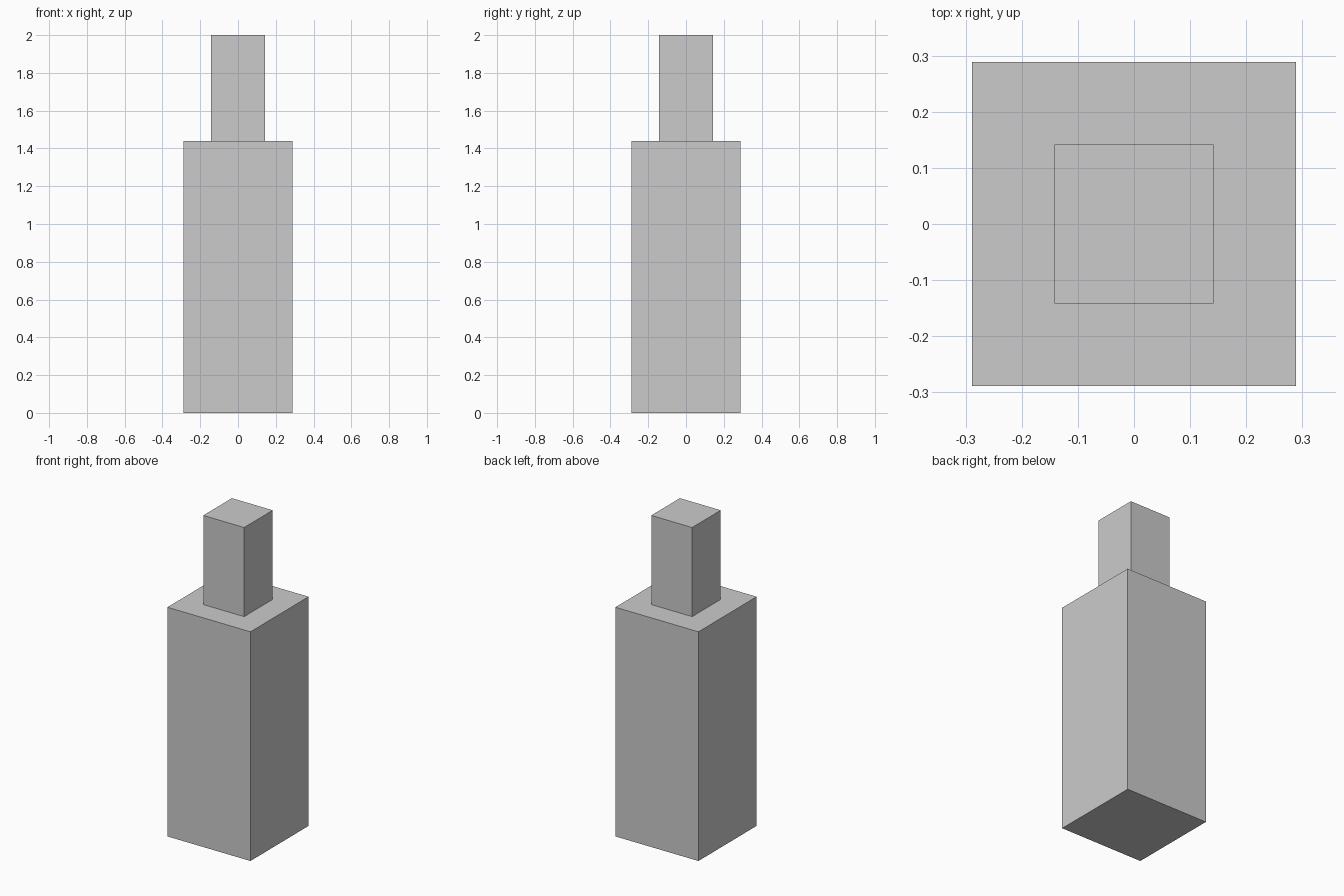
import bpy, bmesh
from mathutils import Matrix, Vector

if "Cube" in bpy.data.objects:
    bpy.data.objects.remove(bpy.data.objects["Cube"])

BODY_W, BODY_H = 0.577, 1.44
NECK_W, TOTAL_H = 0.284, 2.0

bm = bmesh.new()

# Square body standing on the ground
bmesh.ops.create_cube(bm, size=1, matrix=Matrix.Translation((0, 0, BODY_H / 2))
                      @ Matrix.Diagonal((BODY_W, BODY_W, BODY_H, 1)))

# Flat shoulder: inset the top face to the neck width
bm.normal_update()
top = max(bm.faces, key=lambda f: f.calc_center_median().z)
bmesh.ops.inset_region(bm, faces=[top], thickness=(BODY_W - NECK_W) / 2,
                       use_even_offset=True)

# Square neck: extrude the inset face straight up
neck = bmesh.ops.extrude_discrete_faces(bm, faces=[top])["faces"][0]
bmesh.ops.translate(bm, verts=neck.verts, vec=Vector((0, 0, TOTAL_H - BODY_H)))

bmesh.ops.recalc_face_normals(bm, faces=bm.faces)
mesh = bpy.data.meshes.new("square_bottle")
bm.to_mesh(mesh)
bm.free()
bpy.context.collection.objects.link(bpy.data.objects.new("square_bottle", mesh))
